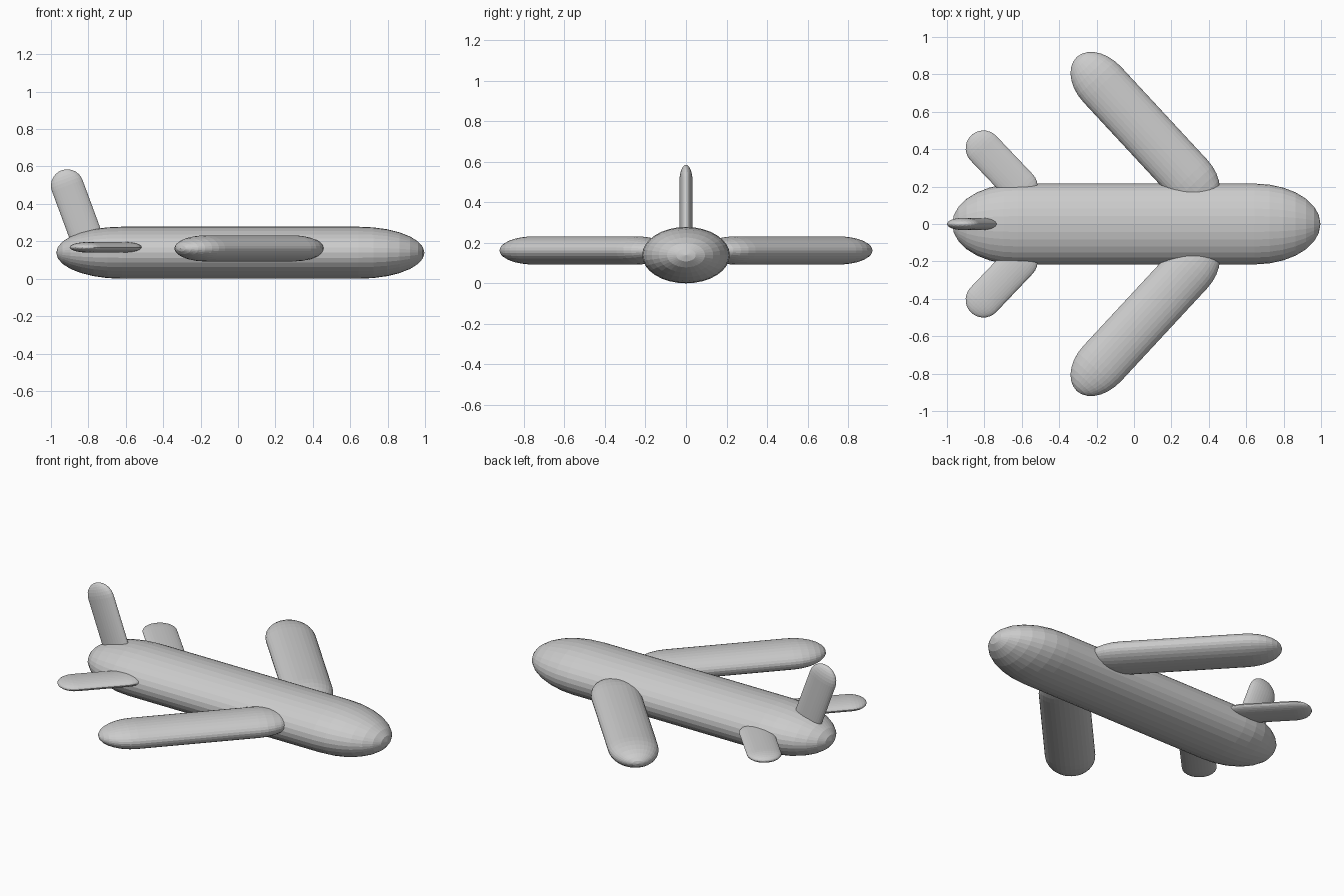
import bpy, bmesh, math
from mathutils import Vector

if "Cube" in bpy.data.objects:
    bpy.data.objects.remove(bpy.data.objects["Cube"])


def capsule(name, a, b, flat_axis, width, thick, cap, sides=32, rings=7, mirror=False):
    """Squashed capsule between cap centres a and b; thick is measured along flat_axis."""
    a, b, t = Vector(a), Vector(b), Vector(flat_axis)
    u = (b - a).normalized()
    w = t.cross(u).normalized()
    bm = bmesh.new()

    # Cross-section stations: cap at a, then cap at b
    stations = []
    for centre, sign in ((a, -1), (b, 1)):
        steps = [i / rings * math.pi / 2 for i in range(rings)]
        if sign < 0:
            steps.reverse()
        stations += [(centre + u * sign * cap * math.sin(s), math.cos(s)) for s in steps]

    loops = []
    for centre, k in stations:
        loops.append([bm.verts.new(centre + w * width * k * math.cos(g) + t * thick * k * math.sin(g))
                      for g in (2 * math.pi * j / sides for j in range(sides))])
    for l0, l1 in zip(loops, loops[1:]):
        for j in range(sides):
            n = (j + 1) % sides
            bm.faces.new((l0[j], l0[n], l1[n], l1[j]))

    # Pole fans
    for loop, tip in ((loops[0], a - u * cap), (loops[-1], b + u * cap)):
        pole = bm.verts.new(tip)
        for j in range(sides):
            bm.faces.new((loop[j], loop[(j + 1) % sides], pole))

    bmesh.ops.recalc_face_normals(bm, faces=bm.faces)
    mesh = bpy.data.meshes.new(name)
    bm.to_mesh(mesh)
    bm.free()
    obj = bpy.data.objects.new(name, mesh)
    bpy.context.collection.objects.link(obj)
    if mirror:
        mod = obj.modifiers.new("Mirror", 'MIRROR')
        mod.use_axis = (False, True, False)
    return obj


UP, SIDE = (0, 0, 1), (0, 1, 0)

# Fuselage
capsule("fuselage", (-0.62, 0, 0.139), (0.645, 0, 0.139), UP, 0.216, 0.139, 0.352)

# Swept main wings
capsule("wings", (0.29, 0.25, 0.162), (-0.17, 0.746, 0.162), UP, 0.138, 0.07, 0.2, mirror=True)

# Tailplane
capsule("tailplane", (-0.61, 0.20, 0.168), (-0.805, 0.405, 0.168), UP, 0.095, 0.028, 0.095, mirror=True)

# Raked tail fin
capsule("tail_fin", (-0.81, 0, 0.22), (-0.913, 0, 0.498), SIDE, 0.087, 0.033, 0.087)
